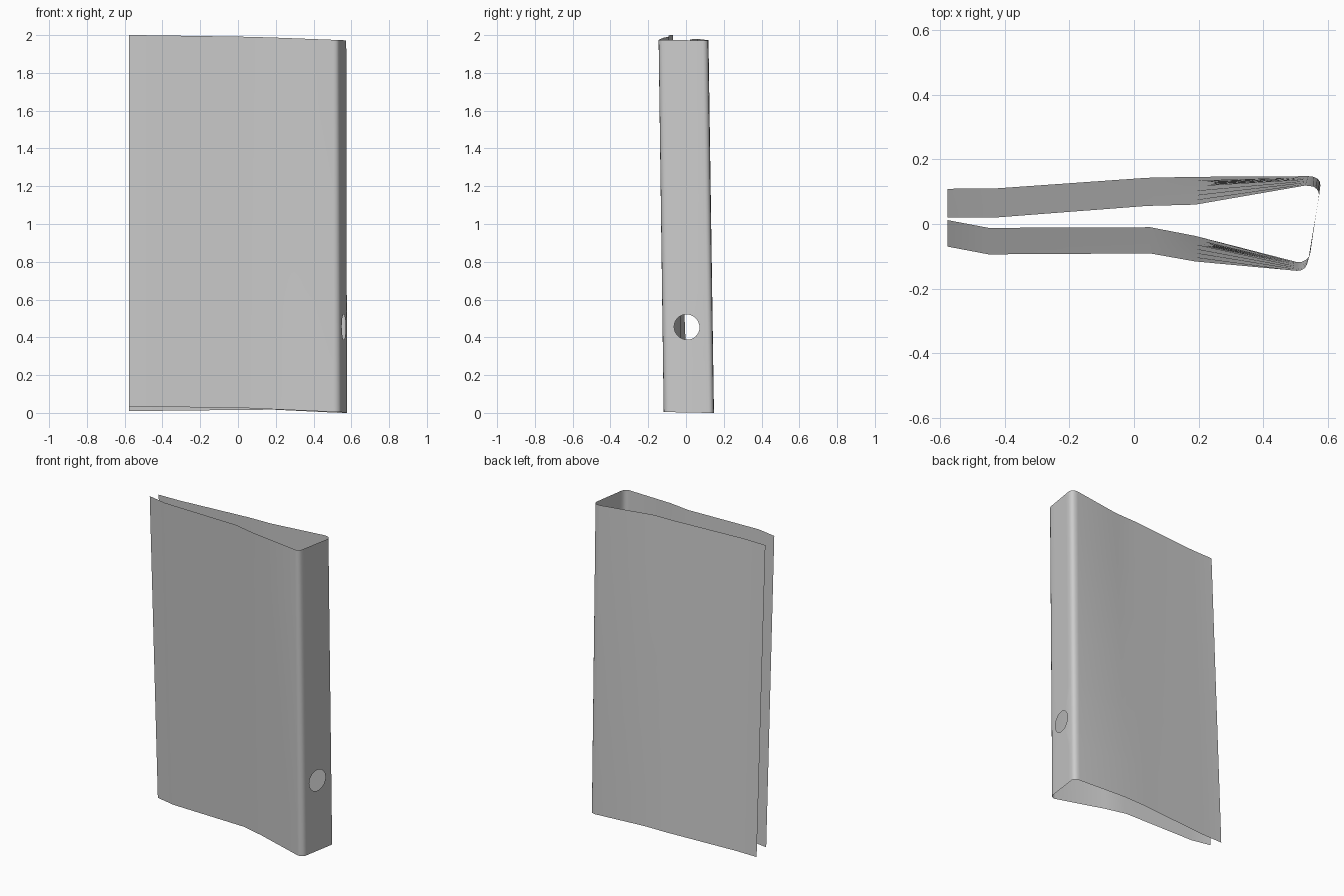
import bpy, bmesh, math

if "Cube" in bpy.data.objects:
    bpy.data.objects.remove(bpy.data.objects["Cube"])

# Cross-section, front free edge -> spine -> back free edge: (x, y, z) at bottom and at top
bottom = [(-.577, .012, .035), (-.45, -.012, .033), (.05, -.010, .025), (.19, -.037, .019),
          (.505, -.118, .005), (.52, -.117, .004), (.535, -.109, .004), (.543, -.099, .004), (.546, -.088, .004),
          (.577, .120, 0), (.575, .132, 0), (.568, .140, 0), (.557, .146, 0), (.54, .148, 0),
          (.19, .146, .017), (.04, .143, .016), (-.43, .110, .011), (-.577, .109, .010)]
top = [(-.577, -.070, 2.0), (-.45, -.094, 1.999), (.05, -.091, 1.991), (.19, -.116, 1.987),
       (.505, -.145, 1.975), (.518, -.143, 1.974), (.529, -.136, 1.974), (.535, -.126, 1.974), (.539, -.113, 1.974),
       (.573, .088, 1.972), (.571, .100, 1.972), (.565, .109, 1.972), (.555, .116, 1.973), (.53, .119, 1.973),
       (.19, .060, 1.98), (.04, .056, 1.98), (-.43, .020, 1.977), (-.577, .020, 1.975)]
SPINE = 8                      # segment index of the flat spine
HOLE_U, HOLE_T = .475, .2295   # finger hole centre on the spine
RAD_U, RAD_T = .325, .034
PANEL = .1                     # half height of the panel around the hole
N = 32

bm = bmesh.new()


def mix(a, b, t):
    return tuple(p + (q - p) * t for p, q in zip(a, b))


def on_wall(i, u, t):
    return mix(mix(bottom[i], bottom[i + 1], u), mix(top[i], top[i + 1], u), t)


def quad(points):
    bm.faces.new([bm.verts.new(p) for p in points])


def patch(i, t0, t1, u0=0, u1=1):
    quad([on_wall(i, u0, t0), on_wall(i, u1, t0), on_wall(i, u1, t1), on_wall(i, u0, t1)])


# Covers and rounded corners
rows = [0] + [HOLE_T + PANEL * math.tan(k * math.tau / N) for k in range(-4, 5)]
rows += [.5, .66, .83, 1]
for i in range(len(bottom) - 1):
    if i != SPINE:
        for t0, t1 in zip(rows, rows[1:]):
            patch(i, t0, t1)

# Spine above and below the hole panel, split to match the panel's columns
cols = [.5 + .5 * math.tan(k * math.tau / N) for k in range(-4, 5)]
for t0, t1 in zip(rows, rows[1:]):
    if t1 <= HOLE_T - PANEL + 1e-6 or t0 >= HOLE_T + PANEL - 1e-6:
        for u0, u1 in zip(cols, cols[1:]):
            patch(SPINE, t0, t1, u0, u1)


# Panel with the round finger hole
def ring(k):
    c, s = math.cos(k * math.tau / N), math.sin(k * math.tau / N)
    m = max(abs(c), abs(s))
    inner = on_wall(SPINE, HOLE_U + RAD_U * c, HOLE_T + RAD_T * s)
    outer = on_wall(SPINE, .5 + .5 * c / m, HOLE_T + PANEL * s / m)
    return inner, outer


for k in range(N):
    (a, b), (d, c) = ring(k), ring(k + 1)
    quad([a, b, c, d])

bmesh.ops.remove_doubles(bm, verts=bm.verts, dist=1e-5)
mesh = bpy.data.meshes.new("binder_cover")
bm.to_mesh(mesh)
bm.free()
binder = bpy.data.objects.new("binder_cover", mesh)
bpy.context.collection.objects.link(binder)
bpy.context.view_layer.objects.active = binder
binder.select_set(True)
bpy.ops.object.shade_smooth_by_angle(angle=math.radians(35))
